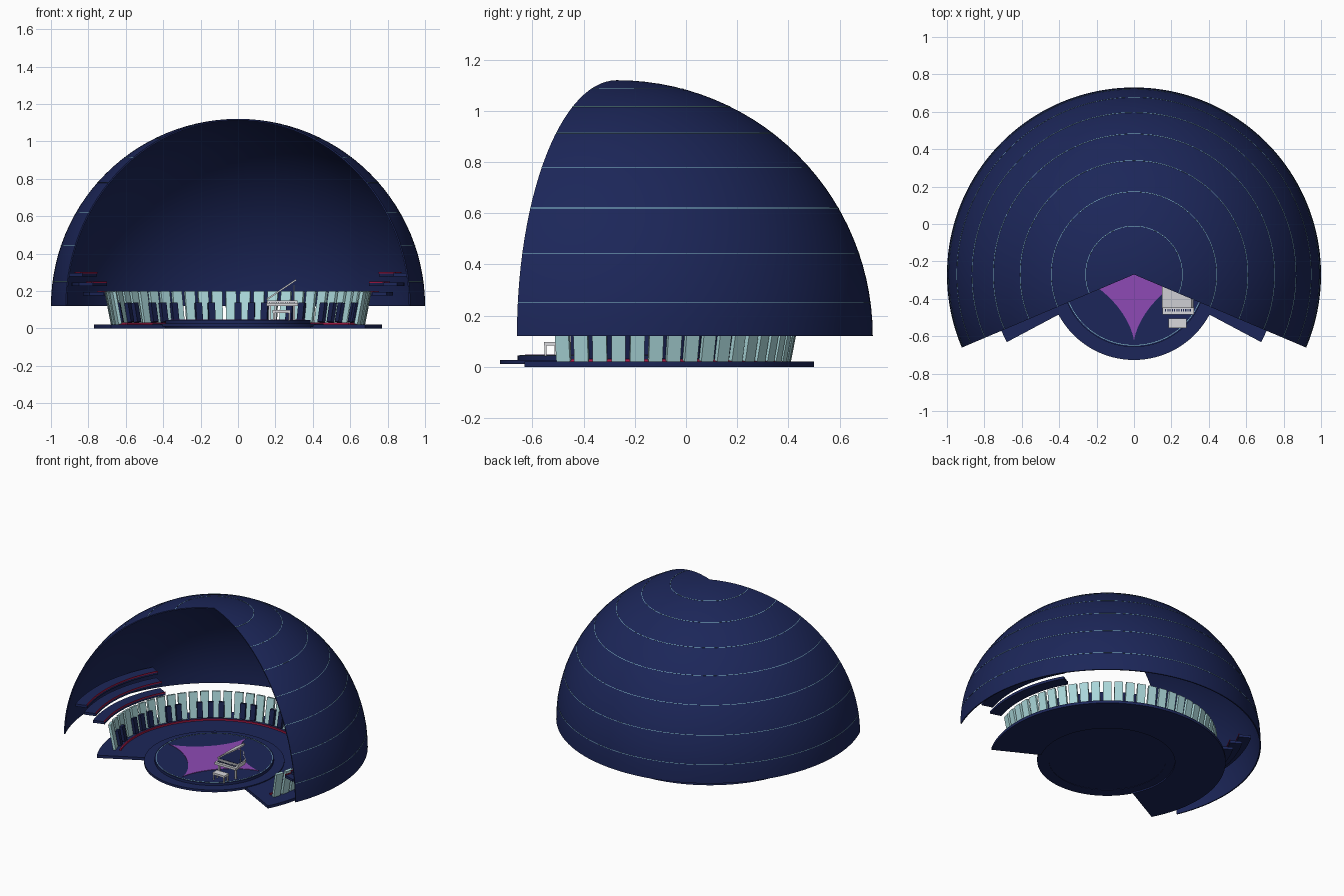
import bpy, bmesh, math
from mathutils import Matrix, Vector

if "Cube" in bpy.data.objects:
    bpy.data.objects.remove(bpy.data.objects["Cube"])

CY = -0.27                      # y of the hall's vertical axis
T = Matrix.Translation

def mat(name, c):
    m = bpy.data.materials.new(name)
    m.diffuse_color = (*c, 1)
    m.use_nodes = True
    m.node_tree.nodes["Principled BSDF"].inputs["Base Color"].default_value = m.diffuse_color
    return m

NAVY = mat("navy", (0.0115, 0.0195, 0.100))
DARK = mat("dark navy", (0.010, 0.016, 0.080))
AQUA = mat("pale aqua", (0.41, 0.69, 0.71))
TEAL = mat("ring teal", (0.26, 0.56, 0.62))
RED = mat("crimson", (0.47, 0.012, 0.075))
PURPLE = mat("purple", (0.27, 0.068, 0.46))
GREY = mat("silver grey", (0.69, 0.69, 0.72))

def finish(name, bm, m, smooth=True):
    bmesh.ops.recalc_face_normals(bm, faces=bm.faces)
    me = bpy.data.meshes.new(name)
    bm.to_mesh(me)
    bm.free()
    if smooth:
        me.shade_smooth()
        me.set_sharp_from_angle(angle=math.radians(30))
    me.materials.append(m)
    ob = bpy.data.objects.new(name, me)
    bpy.context.collection.objects.link(ob)
    return ob

def sweep(name, profile, a0, a1, n, m):
    """Turn a closed (r, z) profile about the hall axis from a0 to a1 degrees."""
    bm = bmesh.new()
    full = a1 - a0 >= 360
    rows = []
    for i in range(n if full else n + 1):
        a = math.radians(a0 + (a1 - a0) * i / n)
        rows.append([bm.verts.new((r * math.cos(a), CY + r * math.sin(a), z)) for r, z in profile])
    k = len(profile)
    for i in range(n):
        p, q = rows[i], rows[(i + 1) % len(rows)]
        for j in range(k):
            bm.faces.new((p[j], q[j], q[(j + 1) % k], p[(j + 1) % k]))
    if not full:
        for row in (rows[0], rows[-1]):
            if k == 4:
                bm.faces.new(row)
            else:               # long shell profile: cap with quads
                for j in range(k // 2 - 1):
                    bm.faces.new((row[j], row[j + 1], row[k - 2 - j], row[k - 1 - j]))
    return finish(name, bm, m)

def rect(r0, r1, z0, z1):
    return [(r0, z0), (r1, z0), (r1, z1), (r0, z1)]

def box(bm, size, matrix):
    bmesh.ops.create_cube(bm, size=1, matrix=matrix @ Matrix.Diagonal((*size, 1)))

def disc(name, r, z0, z1, m):
    bm = bmesh.new()
    bmesh.ops.create_cone(bm, cap_ends=True, segments=96, radius1=r, radius2=r,
                          depth=z1 - z0, matrix=T((0, CY, (z0 + z1) / 2)))
    return finish(name, bm, m)

def prism(name, pts, z0, z1, m, matrix=Matrix()):
    bm = bmesh.new()
    f = bm.faces.new([bm.verts.new((x, y, z0)) for x, y in pts])
    ext = bmesh.ops.extrude_face_region(bm, geom=[f])
    bmesh.ops.translate(bm, vec=(0, 0, z1 - z0),
                        verts=[v for v in ext["geom"] if isinstance(v, bmesh.types.BMVert)])
    bm.transform(matrix)
    return finish(name, bm, m)

# Dome shell with an open front wedge
def arc(r, rev=False):
    p = [(max(r * math.cos(t), 0.0005), 0.12 + r * math.sin(t))
         for t in (math.pi / 2 * i / 28 for i in range(29))]
    return p[::-1] if rev else p
sweep("dome", arc(1.0) + arc(0.992, True), -23, 203, 100, NAVY)

# Hair-thin rings around the dome
for i in range(7):
    t = math.radians(7.5 + 11.25 * i)
    d = 0.0013
    prof = [(R * math.cos(t + s), 0.12 + R * math.sin(t + s))
            for R, s in ((0.997, -d), (1.001, -d), (1.001, d), (0.997, d))]
    sweep("dome_ring", prof, -23, 203, 100, TEAL)

# Floor and round stage
sweep("floor", rect(0.44, 0.77, 0, 0.02), -28, 208, 90, NAVY)
sweep("stage_step", rect(0.38, 0.457, 0.010, 0.026), 0, 360, 96, NAVY)
disc("stage", 0.388, 0.012, 0.044, NAVY)
sweep("stage_ring", rect(0.377, 0.380, 0.042, 0.0455), 0, 360, 96, TEAL)

# Four-pointed star inlay
star = []
for i in range(64):
    a = 2 * math.pi * i / 64
    c, s = math.cos(a), math.sin(a)
    star.append((0.36 * c ** 3, CY + 0.36 * s ** 3))
prism("star_inlay", star, 0.043, 0.047, PURPLE)

# Keyboard wall: tall pale keys, short dark keys between them
tilt = Matrix.Rotation(math.radians(11), 4, 'Y')
white, black = bmesh.new(), bmesh.new()
COUNT = 36
STEP = 216 / (COUNT - 1)
for i in range(COUNT):
    def place(deg, r, z):
        return T((0, CY, 0)) @ Matrix.Rotation(math.radians(deg), 4, 'Z') @ T((r, 0, z)) @ tilt
    a = 198 - STEP * i
    box(white, (0.018, 0.056, 0.178), place(a, 0.688, 0.11))
    if i % 7 not in (2, 6) and i < COUNT - 1:
        box(black, (0.022, 0.036, 0.105), place(a - STEP / 2, 0.660, 0.085))
finish("pale_keys", white, AQUA, False)
finish("dark_keys", black, DARK, False)
sweep("key_felt", rect(0.628, 0.637, 0.018, 0.031), -20, 200, 90, RED)

# Side balconies, three tiers on each side
for a0 in (-17, 150):
    for r, z in ((0.75, 0.185), (0.81, 0.235), (0.87, 0.285)):
        sweep("balcony", rect(r, r + 0.08, z - 0.008, z + 0.010), a0, a0 + 47, 24, NAVY)
        sweep("balcony_rail", rect(r - 0.002, r + 0.004, z + 0.008, z + 0.016), a0, a0 + 47, 24, RED)

# Grand piano
outline = [(0.155, -0.45), (0.318, -0.45), (0.318, -0.38), (0.308, -0.35), (0.283, -0.325),
           (0.258, -0.30), (0.245, -0.275), (0.225, -0.258), (0.19, -0.252), (0.165, -0.258),
           (0.155, -0.275)]
prism("piano_body", outline, 0.122, 0.148, GREY)
mid = Vector((0.225, -0.37))
prism("piano_soundboard", [tuple(mid + (Vector(p) - mid) * 0.92) for p in outline], 0.146, 0.150, DARK)
hinge = T((0.155, 0, 0.15)) @ Matrix.Rotation(math.radians(-34), 4, 'Y') @ T((-0.155, 0, 0))
lid = [(0.155 + (x - 0.155) * 1.17, y) for x, y in outline]
prism("piano_lid", lid, 0, 0.008, GREY, hinge)

wood, keys = bmesh.new(), bmesh.new()
box(wood, (0.170, 0.04, 0.016), T((0.2365, -0.465, 0.128)))       # key bed
for x, y in ((0.17, -0.455), (0.30, -0.455), (0.20, -0.28)):
    box(wood, (0.012, 0.012, 0.08), T((x, y, 0.084)))             # legs
box(wood, (0.004, 0.004, 0.085), T((0.30, -0.40, 0.19)))          # lid prop
for i in range(12):
    box(keys, (0.006, 0.014, 0.004), T((0.169 + i * 0.012, -0.461, 0.1375)))
finish("piano_frame", wood, GREY, False)
finish("piano_keys", keys, DARK, False)

# Bench
bench = bmesh.new()
box(bench, (0.096, 0.05, 0.014), T((0.233, -0.53, 0.09)))
for x in (0.192, 0.274):
    for y in (-0.55, -0.51):
        box(bench, (0.008, 0.008, 0.042), T((x, y, 0.064)))
finish("bench", bench, GREY, False)
